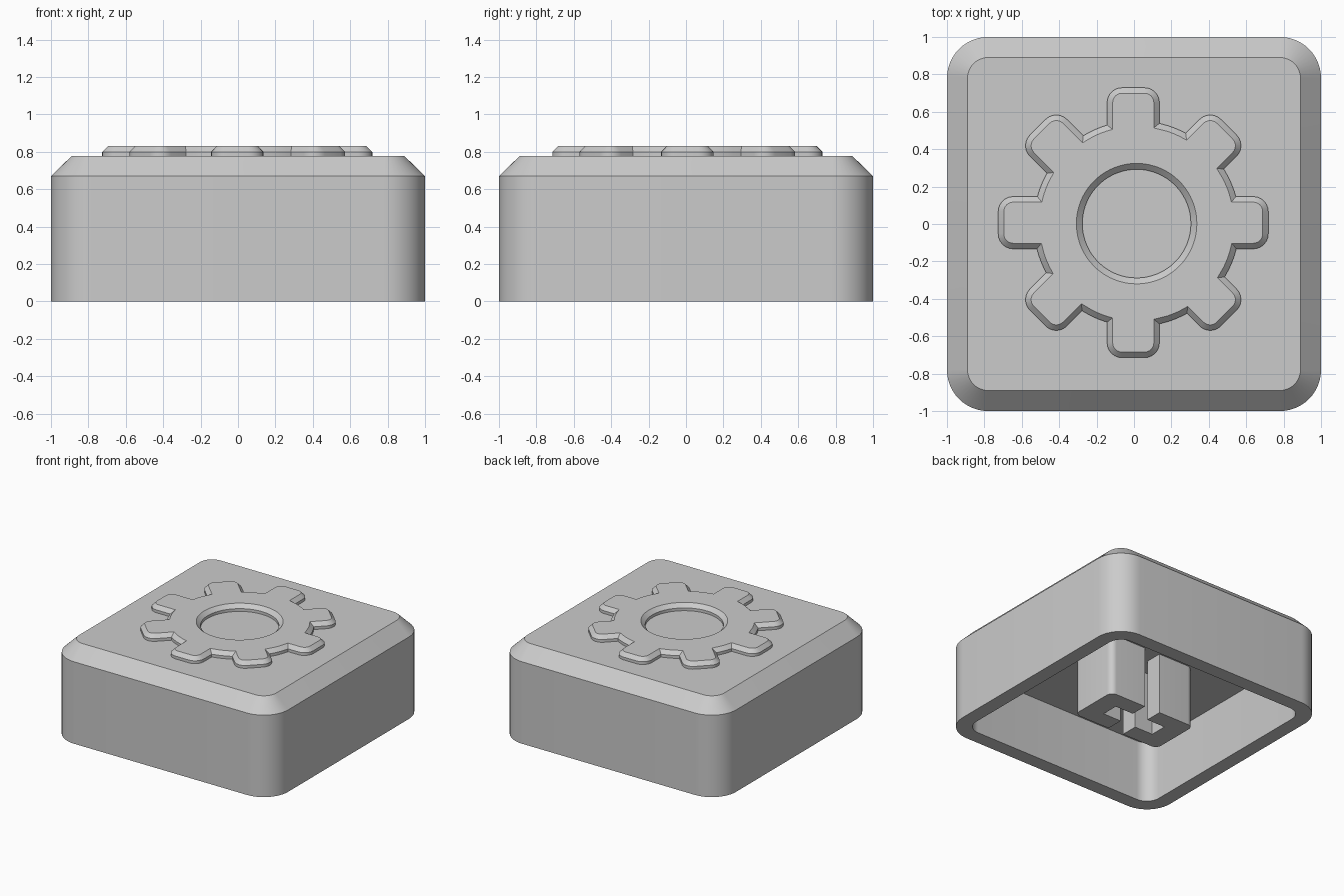
import bpy, bmesh
from math import sin, cos, pi, radians, atan2, sqrt

cube = bpy.data.objects.get("Cube")
if cube:
    bpy.data.objects.remove(cube, do_unlink=True)

grey = bpy.data.materials.new("light_grey")
grey.use_nodes = True
grey.diffuse_color = (0.6, 0.6, 0.6, 1)
grey.node_tree.nodes["Principled BSDF"].inputs["Base Color"].default_value = (0.6, 0.6, 0.6, 1)


def arc(cx, cy, r, start, end, steps):
    """Points on an arc, angles in degrees."""
    angles = [radians(start + (end - start) * i / steps) for i in range(steps + 1)]
    return [(cx + r * cos(a), cy + r * sin(a)) for a in angles]


def rounded_square(half, r):
    c = half - r
    corners = [(c, c), (-c, c), (-c, -c), (c, -c)]
    return [p for i, (x, y) in enumerate(corners)
            for p in arc(x, y, r, 90 * i, 90 * i + 90, 12)]


def loft(name, sections, cap_start=False, cap_end=False, center=(0, 0)):
    """Join equal-length outlines, given as (points, z), into one shell."""
    bm = bmesh.new()
    loops = [[bm.verts.new((x + center[0], y + center[1], z)) for x, y in pts]
             for pts, z in sections]
    n = len(loops[0])
    for low, high in zip(loops, loops[1:]):
        for i in range(n):
            j = (i + 1) % n
            bm.faces.new((low[i], low[j], high[j], high[i]))
    if cap_start:
        bm.faces.new(list(reversed(loops[0])))
    if cap_end:
        bm.faces.new(loops[-1])
    mesh = bpy.data.meshes.new(name)
    bm.to_mesh(mesh)
    bm.free()
    mesh.materials.append(grey)
    obj = bpy.data.objects.new(name, mesh)
    bpy.context.collection.objects.link(obj)
    bpy.ops.object.select_all(action='DESELECT')
    obj.select_set(True)
    bpy.context.view_layer.objects.active = obj
    bpy.ops.object.shade_smooth_by_angle(angle=radians(30))
    return obj


# Hollow cap: cavity ceiling, inner wall, rim, outer wall, chamfer, top
CEILING, TOP = 0.5, 0.777
inner = rounded_square(0.883, 0.115)
outer = rounded_square(1.0, 0.22)
loft("cap_shell", [(inner, CEILING), (inner, 0), (outer, 0), (outer, 0.67),
                   (rounded_square(0.89, 0.11), TOP)], True, True)

# Raised gear emblem: the ring sits slightly off the centre of the teeth
OX, OY = 0.018, -0.005


def gear_outline(inset, teeth=8):
    body, half, tip, r = 0.55 - inset, 0.14 - inset, 0.722 - inset, 0.08 - inset
    pts = []
    for k in range(teeth):
        a = 2 * pi * k / teeth
        # Ring centre seen from this tooth, and where the ring meets its sides
        cx, cy = OX * cos(a) + OY * sin(a), OY * cos(a) - OX * sin(a)
        roots = [cx + sqrt(body ** 2 - (side - cy) ** 2) for side in (-half, half)]
        tooth = [(roots[0], -half)]
        tooth += arc(tip - r, -half + r, r, -90, 0, 6)
        tooth += [(tip, 0)]
        tooth += arc(tip - r, half - r, r, 0, 90, 6)
        tooth += [(roots[1], half)]
        tooth += arc(cx, cy, body, 18, 360 / teeth - 18, 4)
        pts += [(x * cos(a) - y * sin(a), x * sin(a) + y * cos(a)) for x, y in tooth]
    return pts


base, crest = gear_outline(0), gear_outline(0.03)


def hole(r):
    angles = [atan2(y - OY, x - OX) for x, y in base]
    return [(r * cos(a) + OX, r * sin(a) + OY) for a in angles]


loft("gear_emblem", [(base, TOP - 0.005), (base, 0.8), (crest, 0.83), (hole(0.322), 0.83),
                     (hole(0.29), 0.8), (hole(0.29), TOP - 0.005)], center=(-0.004, 0.007))

# Split stem with a cross-shaped socket: two facing C-shaped halves
HX, HY, R, SLOT, REACH = 0.395, 0.21, 0.05, 0.07, 0.235
half = [(SLOT, -SLOT), (SLOT, -HY)]
half += arc(HX - R, -HY + R, R, -90, 0, 8)
half += arc(HX - R, HY - R, R, 0, 90, 8)
half += [(SLOT, HY), (SLOT, SLOT), (REACH, SLOT), (REACH, -SLOT)]
for name, sign in (("stem_left", 1), ("stem_right", -1)):
    pts = [(sign * x, sign * y) for x, y in half]
    loft(name, [(pts, 0), (pts, CEILING + 0.01)], True, True)
